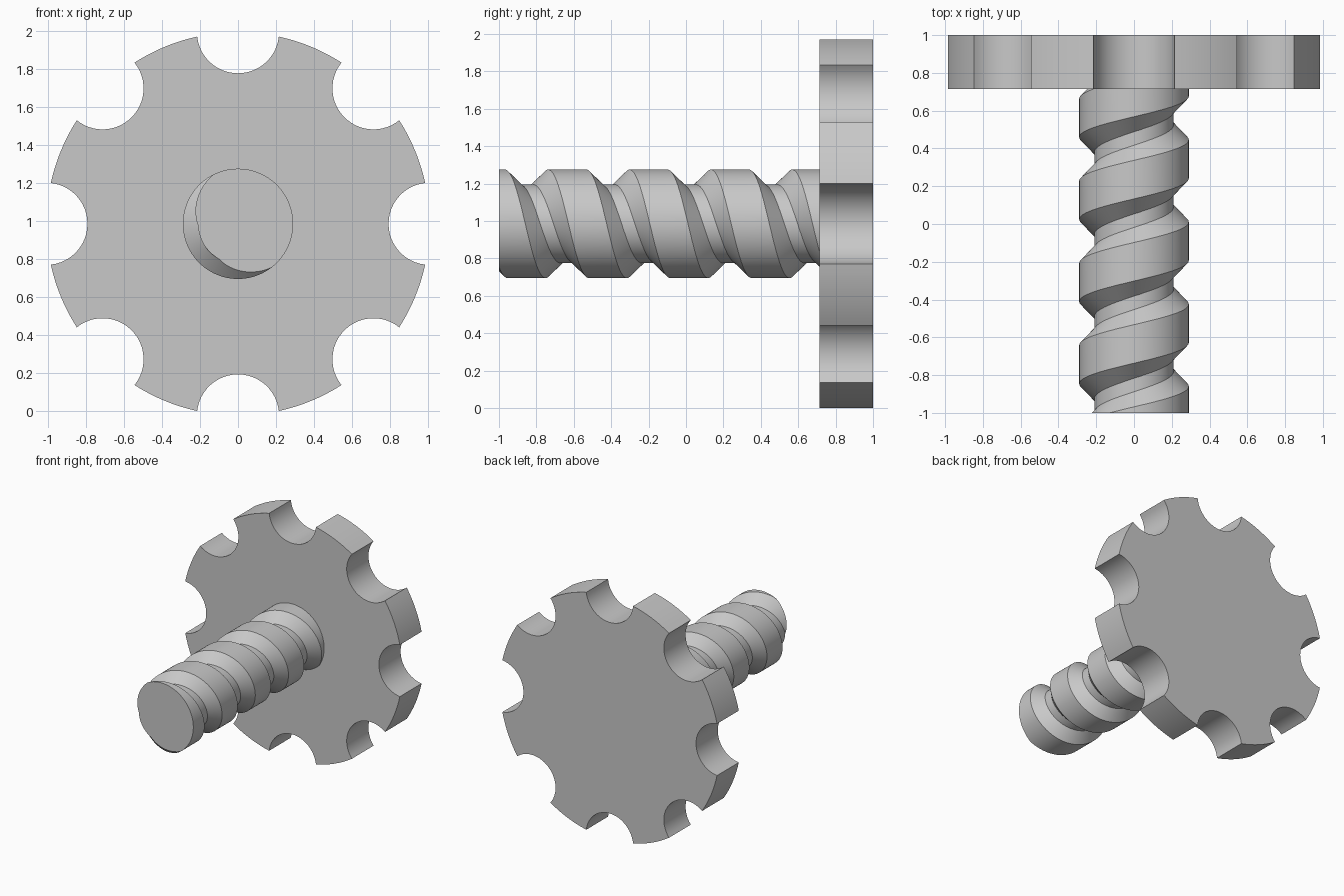
import bpy, bmesh, math
from mathutils import Vector

cube = bpy.data.objects.get("Cube")
if cube:
    bpy.data.objects.remove(cube, do_unlink=True)

AXIS_Z = 0.985          # height of the common axis
WHEEL_FRONT, WHEEL_BACK = 0.715, 1.0

grey = bpy.data.materials.new("light grey")
grey.use_nodes = True
colour = (0.58, 0.58, 0.58, 1)
grey.diffuse_color = colour
grey.node_tree.nodes["Principled BSDF"].inputs["Base Color"].default_value = colour


def finish(bm, name):
    bmesh.ops.recalc_face_normals(bm, faces=bm.faces[:])
    mesh = bpy.data.meshes.new(name)
    bm.to_mesh(mesh)
    bm.free()
    mesh.materials.append(grey)
    obj = bpy.data.objects.new(name, mesh)
    bpy.context.collection.objects.link(obj)
    obj.location.z = AXIS_Z
    bpy.ops.object.select_all(action='DESELECT')
    obj.select_set(True)
    bpy.context.view_layer.objects.active = obj
    bpy.ops.object.shade_smooth_by_angle(angle=math.radians(30))


def notched_wheel(radius=1.008, notch=0.216, count=8, steps=24):
    half = 2 * math.asin(notch / radius / 2)    # half angle taken by a notch
    sweep = (math.pi - half) / 2                # half sweep of the notch arc
    outline = []
    for k in range(count):
        mid = math.tau * k / count
        cx, cz = radius * math.cos(mid), radius * math.sin(mid)
        # scooped notch
        for i in range(steps + 1):
            a = mid + math.pi + sweep * (1 - 2 * i / steps)
            outline.append((cx + notch * math.cos(a), cz + notch * math.sin(a)))
        # rim up to the next notch
        span = math.tau / count - 2 * half
        for i in range(1, 8):
            a = mid + half + span * i / 8
            outline.append((radius * math.cos(a), radius * math.sin(a)))
    bm = bmesh.new()
    face = bm.faces.new([bm.verts.new((x, WHEEL_FRONT, z)) for x, z in outline])
    result = bmesh.ops.extrude_face_region(bm, geom=[face], use_keep_orig=True)
    moved = [v for v in result["geom"] if isinstance(v, bmesh.types.BMVert)]
    bmesh.ops.translate(bm, verts=moved, vec=(0, WHEEL_BACK - WHEEL_FRONT, 0))
    finish(bm, "handwheel")


def threaded_shaft(pitch=0.435, crest=0.29, root=0.21, steps=96, turns=7):
    # one thread: crest, 45 degree flank, root, flank
    thread = [(-0.102, crest), (0.102, crest), (0.182, root), (0.253, root)]
    start = -0.635 - 2 * pitch
    bm = bmesh.new()
    columns = []
    for i in range(steps + 1):
        a = math.tau * i / steps
        columns.append([
            bm.verts.new((r * math.sin(a), start + pitch * (t + i / steps) + y, r * math.cos(a)))
            for t in range(turns) for y, r in thread])
    for left, right in zip(columns, columns[1:]):
        for j in range(len(left) - 1):
            bm.faces.new((left[j], right[j], right[j + 1], left[j + 1]))
    bmesh.ops.remove_doubles(bm, verts=bm.verts[:], dist=0.0001)
    # cut both ends flat and cap them
    for y, side in ((-1.0, -1), (WHEEL_FRONT + 0.03, 1)):
        cut = bmesh.ops.bisect_plane(
            bm, geom=bm.verts[:] + bm.edges[:] + bm.faces[:], dist=0.00001,
            plane_co=Vector((0, y, 0)), plane_no=Vector((0, side, 0)), clear_outer=True)
        rim = [e for e in cut["geom_cut"] if isinstance(e, bmesh.types.BMEdge)]
        bmesh.ops.contextual_create(bm, geom=rim)
    finish(bm, "threaded_shaft")


notched_wheel()
threaded_shaft()
